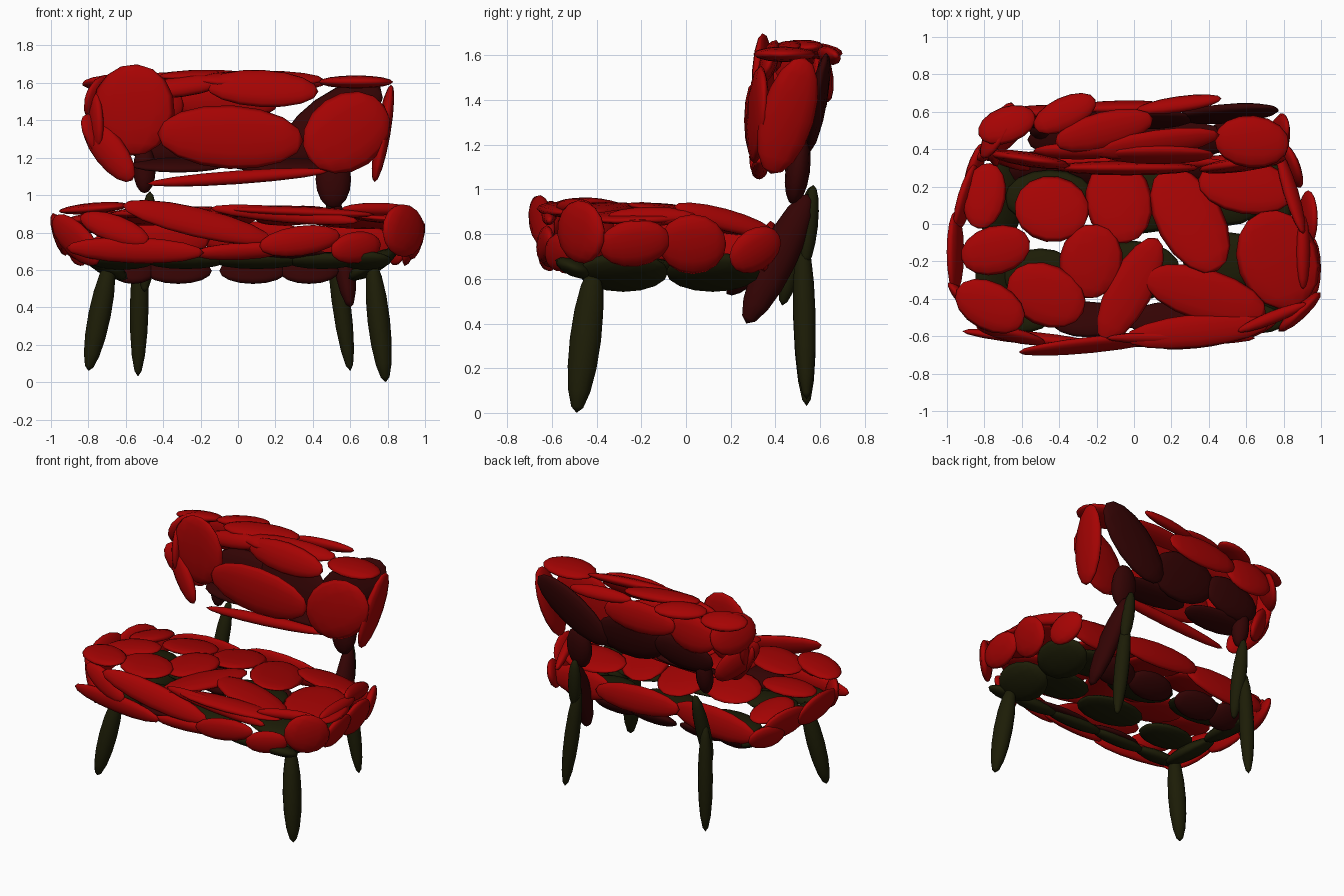
import bpy, bmesh, math
from mathutils import Vector, Matrix


def mat(name, rgb):
    m = bpy.data.materials.new(name)
    m.diffuse_color = (*rgb, 1)
    return m


RED = mat("red", (0.38, 0.001, 0.001))
MAROON = mat("dark maroon", (0.033, 0.001, 0.001))
OLIVE = mat("dark olive", (0.012, 0.012, 0.002))
X, Y, Z = Vector((1, 0, 0)), Vector((0, 1, 0)), Vector((0, 0, 1))


def pad(name, c, u, n, size, m):
    """Low-poly ellipsoid: long axis u, flat normal n, half sizes (long, wide, thick)."""
    u = Vector(u).normalized()
    n = Vector(n)
    n = (n - u * n.dot(u)).normalized()
    v = n.cross(u)
    bm = bmesh.new()
    bmesh.ops.create_uvsphere(bm, u_segments=12, v_segments=8, radius=1)
    rot = Matrix((v, n, u)).transposed()
    for p in bm.verts:
        p.co = rot @ Vector((p.co.x * size[1], p.co.y * size[2], p.co.z * size[0])) + Vector(c)
    me = bpy.data.meshes.new(name)
    bm.to_mesh(me)
    bm.free()
    me.materials.append(m)
    for f in me.polygons:
        f.use_smooth = True
    ob = bpy.data.objects.new(name, me)
    bpy.context.collection.objects.link(ob)


def spindle(name, a, b, wide, thick, m, n=(0, -1, 0)):
    """Ellipsoid running from point a to point b."""
    a, b = Vector(a), Vector(b)
    pad(name, (a + b) / 2, b - a, n, ((b - a).length / 2, wide, thick), m)


def turned(e1, e2, deg):
    t = math.radians(deg)
    return e1 * math.cos(t) + e2 * math.sin(t)


# Seat top: x, y, half length, half width, angle
for x, y, l, w, a in [
        (-.80, .15, .18, .115, 80), (-.44, .08, .20, .18, -10), (-.08, .12, .23, .18, 100),
        (.30, .02, .31, .18, -62), (.60, .20, .26, .15, -8), (.77, -.19, .27, .22, -70),
        (-.74, -.14, .19, .13, 15), (-.23, -.20, .20, .17, 80), (-.47, -.38, .22, .165, -25),
        (-.77, -.44, .20, .13, -27), (-.02, -.35, .31, .12, 62), (.38, -.38, .34, .14, -17),
        (.34, -.57, .39, .09, 6)]:
    slope = .17 if y > -.1 else -.02
    z = .91 - max(0, y + .1) * .17 - .03 * (abs(x) > .7)
    if x < -.6 and y < -.3:
        z = .93
    n = Vector((.12 * x, slope, 1))
    e1 = (X - n * X.dot(n) / n.length_squared).normalized()
    pad("seat_top_pad", (x, y, z), turned(e1, n.normalized().cross(e1), a), n, (l, w, .03), RED)

# Seat front edge: x, y, z, half length, half width, angle, upward lean, sideways lean
for x, y, z, l, w, a, up, side in [
        (-.22, -.645, .855, .41, .085, -13, .4, .1), (.25, -.61, .895, .40, .045, -5, .5, 0),
        (.74, -.50, .925, .20, .035, 0, 1, .4), (.33, -.63, .755, .22, .08, 8, 0, .1),
        (.63, -.57, .72, .145, .085, 8, -.1, .4), (-.55, -.61, .705, .37, .07, -2, -.1, -.1),
        (-.66, -.59, .82, .20, .075, -20, .3, -.25), (.02, -.62, .70, .26, .05, 3, -.5, 0)]:
    pad("seat_front_pad", (x, y, z), turned(X + Y * side, Z, a), (side, -1, up), (l, w, .035), RED)

# Seat front corners
pad("seat_front_right_corner", (.885, -.47, .81), (.25, .2, 1), (1, -1.1, -.1), (.14, .155, .04), RED)
spindle("seat_front_left_corner", (-.99, -.32, .87), (-.74, -.58, .65), .10, .04, RED, (-1, -1, -.2))

# Seat sides: y, z, half length, half width, angle (right, then left)
for s, rows in [
        (1, [(-.23, .76, .16, .11, 8), (.03, .755, .15, .14, 0),
             (.31, .73, .13, .10, 30), (.17, .865, .24, .055, -15), (-.15, .88, .2, .045, 0)]),
        (-1, [(-.15, .79, .22, .12, 0), (.14, .77, .19, .12, -5), (.29, .71, .15, .09, 10)])]:
    for y, z, l, w, a in rows:
        upper = z > .82
        x = .955 - .3 * max(0, y + .05) - .05 * upper
        pad("seat_side_pad", (s * x, y, z), turned(Y - X * s * (.3 if y > .05 else 0), Z, a),
            (s, .3 if y > .05 else 0, .6 if upper else -.3), (l, w, .035), RED)

# Seat back edge pads
for x, z, l, w, a in [(-.48, .74, .33, .11, 4), (.12, .76, .34, .10, -3), (.60, .74, .24, .11, 0)]:
    pad("seat_back_pad", (x, .40 - .1 * abs(x), z), turned(X, Z, a), (.25 * x, 1, .1), (l, w, .035), RED)
# Maroon rails low under the back and inside the front
for x, l in [(-.56, .12), (-.32, .18), (.08, .18), (.38, .16)]:
    pad("under_back_rail", (x, .26, .595), X, (0, .8, -1), (l, .10, .04), MAROON)
for x, l in [(-.25, .2), (.22, .27)]:
    pad("under_front_filler", (x, -.51, .68), X, (0, -.3, -1), (l, .1, .03), MAROON)

# Olive underside: ring of rounded pads and a floor
for s in (-1, 1):
    for y, l in [(-.28, .20), (.12, .21)]:
        pad("under_side_rail", (s * .72, y, .63), Y, (s * .6, 0, -1), (l, .15, .05), OLIVE)
for x, l, w in [(-.62, .18, .09), (-.28, .22, .07), (.10, .24, .07), (.45, .2, .07), (.68, .14, .09)]:
    pad("under_front_rail", (x, -.50, .65), X, (0, -.4, -1), (l, w, .04), OLIVE)
for x, y, l, w in [(-.50, -.27, .20, .14), (0, -.25, .25, .16), (.48, -.2, .22, .16),
                   (-.45, .14, .24, .15), (.05, .12, .25, .17), (.5, .15, .2, .16)]:
    pad("under_floor", (x, y, .66), X, Z, (l, w, .035), OLIVE)

# Front legs
spindle("front_leg", (-.80, -.48, .06), (-.68, -.40, .66), .06, .06, OLIVE)
spindle("front_leg", (.79, -.49, 0), (.715, -.41, .66), .06, .07, OLIVE)
# Rear legs and their braces
spindle("rear_leg", (-.535, .54, .03), (-.52, .52, .80), .05, .05, OLIVE)
spindle("rear_leg", (.60, .54, .06), (.50, .52, .82), .05, .05, OLIVE)
spindle("rear_brace", (-.50, .43, .48), (-.47, .57, 1.02), .05, .05, OLIVE)
spindle("rear_upper_leg", (.53, .53, .65), (.50, .57, 1.02), .045, .04, OLIVE)
spindle("rear_brace", (.60, .27, .40), (.52, .55, .98), .06, .085, MAROON)
# Backrest posts
spindle("back_post", (.51, .48, .93), (.51, .52, 1.24), .095, .055, MAROON)
spindle("back_post", (-.50, .48, 1.01), (-.50, .52, 1.27), .06, .055, MAROON)

# Backrest front: x, y, z, half length, half width, angle, upward lean, sideways lean
for x, y, z, l, w, a, up, side in [
        (-.56, .345, 1.455, .245, .225, 85, .4, -.12), (-.04, .30, 1.31, .39, .17, -3, 0, 0),
        (.58, .32, 1.335, .25, .205, 35, .05, .15), (.13, .37, 1.57, .30, .105, -3, .35, 0),
        (0, .33, 1.095, .49, .035, 4, -.6, 0), (-.69, .35, 1.24, .21, .09, -52, 0, -.4),
        (-.30, .39, 1.58, .24, .06, 8, .6, 0)]:
    pad("backrest_front_pad", (x, y, z), turned(X + Y * side, Z, a), (side, -1, up), (l, w, .04), RED)

# Backrest top: x, y, z, half length, half width, angle, front lean, side lean
for x, y, z, l, w, a, ny, nx in [
        (-.68, .53, 1.60, .16, .10, 20, .1, -.5), (-.37, .59, 1.62, .18, .09, 25, .2, 0),
        (-.16, .50, 1.635, .27, .10, 14, -.1, 0), (.63, .44, 1.605, .20, .14, -5, 0, .1),
        (.12, .43, 1.62, .34, .08, 8, -.5, 0), (.24, .64, 1.60, .23, .05, 8, 1, 0)]:
    pad("backrest_top_pad", (x, y, z), turned(X, Y, a), (nx, ny, 1), (l, w, .035), RED)

# Backrest ends
spindle("backrest_right_end", (.73, .38, 1.07), (.82, .53, 1.59), .12, .04, RED, (1, .1, 0))
spindle("backrest_left_front_end", (-.75, .37, 1.24), (-.77, .42, 1.56), .09, .035, RED, (-1, -.3, 0))
pad("backrest_left_corner", (-.73, .50, 1.51), (-.5, -1, .2), (-1, .6, .35), (.17, .14, .04), RED)
spindle("backrest_left_lower_end", (-.83, .36, 1.42), (-.60, .50, 1.14), .10, .04, RED, (-1, .9, -.2))

# Backrest rear shell
spindle("backrest_rear", (.76, .62, 1.58), (.24, .56, 1.20), .15, .04, MAROON, (0, 1, -.25))
spindle("backrest_rear", (.32, .56, 1.28), (-.22, .56, 1.32), .17, .04, MAROON, (0, 1, -.25))
spindle("backrest_rear", (-.14, .57, 1.32), (-.60, .54, 1.27), .13, .04, MAROON, (-.2, 1, -.25))
spindle("backrest_rear", (.22, .63, 1.50), (-.35, .62, 1.50), .11, .035, RED, (0, 1, .1))
pad("backrest_rear", (-.48, .60, 1.48), X, (-.3, 1, .1), (.19, .13, .035), RED)
for x, l in [(-.32, .25), (.25, .3)]:
    pad("backrest_underside", (x, .45, 1.16), X, (0, .3, -1), (l, .10, .03), MAROON)
